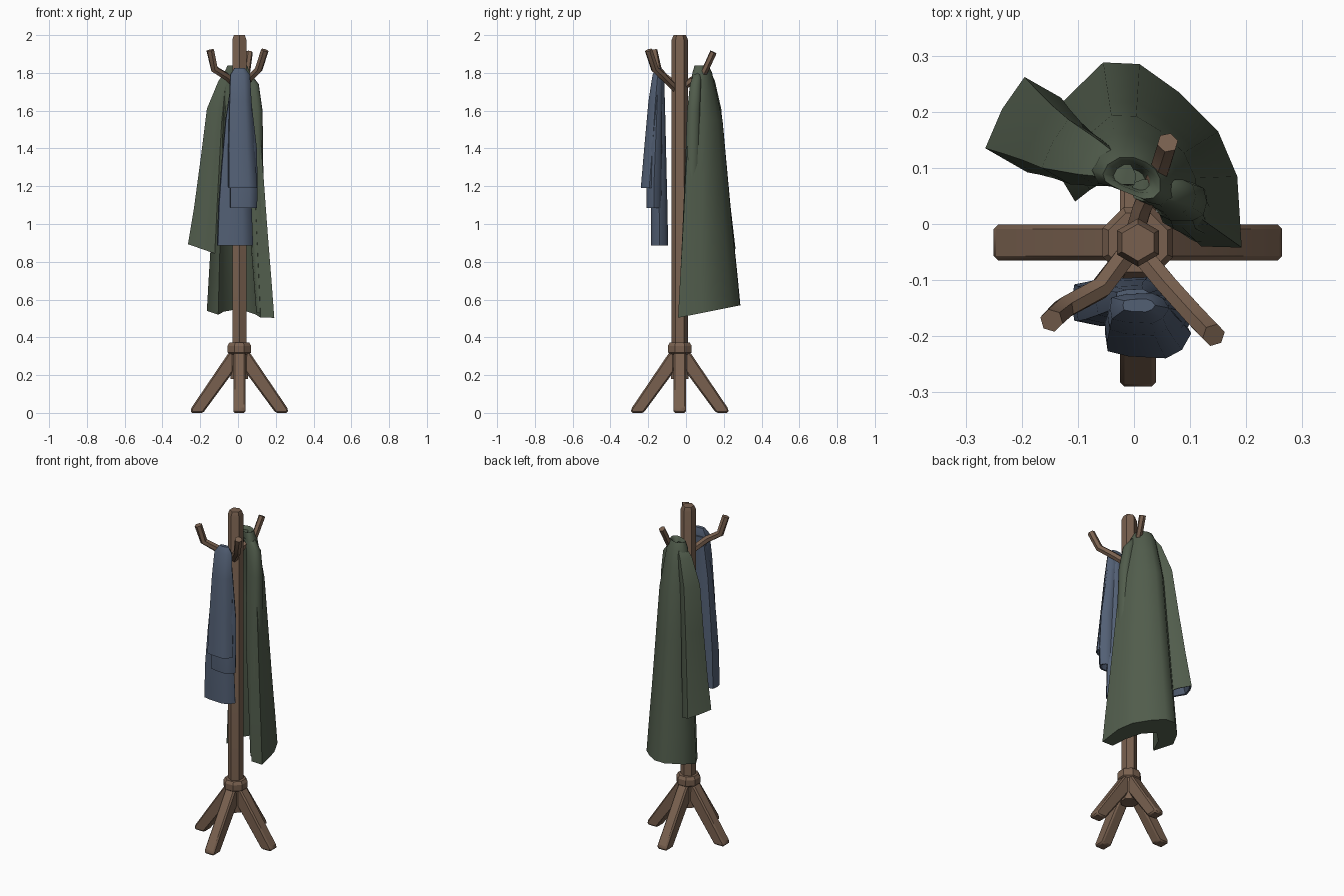
import bpy, bmesh, math
from mathutils import Vector

if "Cube" in bpy.data.objects:
    bpy.data.objects.remove(bpy.data.objects["Cube"])

CX, CY = 0.007, -0.033          # axis of the stand


def material(name, rgb):
    m = bpy.data.materials.new(name)
    m.diffuse_color = (*rgb, 1)
    m.use_nodes = True
    m.node_tree.nodes["Principled BSDF"].inputs["Base Color"].default_value = m.diffuse_color
    return m


WOOD = material("brown wood", (0.19, 0.118, 0.078))
GREEN = material("green wool", (0.082, 0.108, 0.072))
BLUE = material("blue cloth", (0.085, 0.115, 0.175))


def finish(name, bm, mats, angle=40):
    bmesh.ops.recalc_face_normals(bm, faces=bm.faces)
    me = bpy.data.meshes.new(name)
    bm.to_mesh(me)
    bm.free()
    ob = bpy.data.objects.new(name, me)
    bpy.context.collection.objects.link(ob)
    for m in mats:
        me.materials.append(m)
    bpy.ops.object.select_all(action='DESELECT')
    ob.select_set(True)
    bpy.context.view_layer.objects.active = ob
    bpy.ops.object.shade_smooth_by_angle(angle=math.radians(angle))
    return ob


def loft(name, rings, mats, angle=40, lining_from=None):
    """Skin a stack of equal-length rings and cap both ends."""
    bm = bmesh.new()
    loops = [[bm.verts.new(p) for p in r] for r in rings]
    n = len(loops[0])
    for k, (a, b) in enumerate(zip(loops, loops[1:])):
        for i in range(n):
            f = bm.faces.new((a[i], a[(i + 1) % n], b[(i + 1) % n], b[i]))
            if lining_from is not None and k >= lining_from:
                f.material_index = 1
    bm.faces.new(loops[0])
    cap = bm.faces.new(loops[-1])
    if lining_from is not None:
        cap.material_index = 1
    return finish(name, bm, mats, angle)


def lathe(name, profile, sides, turn=0.0):
    rings = [[(CX + r * math.cos(turn + 2 * math.pi * i / sides),
               CY + r * math.sin(turn + 2 * math.pi * i / sides), z)
              for i in range(sides)] for r, z in profile]
    return loft(name, rings, [WOOD], 25)


# Hexagonal pole with a chamfered top, and the hub that holds the legs
lathe("pole", [(0.043, 0.2), (0.043, 1.975), (0.033, 2.0)], 6, math.pi / 6)
lathe("leg_hub", [(0.05, 0.18), (0.055, 0.31), (0.068, 0.32),
                  (0.068, 0.355), (0.057, 0.372)], 8, math.pi / 8)

# Four splayed legs
LEG = [(0.03, 0.34), (0.062, 0.31), (0.257, 0.022), (0.257, 0), (0.192, 0), (0.03, 0.22)]
for k in range(4):
    c, s = math.cos(k * math.pi / 2), math.sin(k * math.pi / 2)
    rings = [[(CX + r * c - w * s, CY + r * s + w * c, z) for r, z in LEG]
             for w in (-0.032, 0.032)]
    leg = loft("leg_%d" % (k + 1), rings, [WOOD], 30)
    bev = leg.modifiers.new("soft edge", 'BEVEL')
    bev.width = 0.008


# Bent hooks with six-sided section
def hook(name, pts, radius):
    pts = [Vector(p) for p in pts]
    rings = []
    for i, p in enumerate(pts):
        d = (pts[min(i + 1, len(pts) - 1)] - pts[max(i - 1, 0)]).normalized()
        u = d.cross(Vector((d.y, -d.x, 0))).normalized()
        v = d.cross(u)
        rings.append([p + radius * (math.cos(a) * u + math.sin(a) * v)
                      for a in (j * math.pi / 3 for j in range(6))])
    loft(name, rings, [WOOD], 35)


hook("hook_left", [(-0.01, -0.05, 1.73), (-0.06, -0.115, 1.78),
                   (-0.125, -0.15, 1.82), (-0.147, -0.172, 1.92)], 0.021)
hook("hook_right", [(0.01, -0.05, 1.71), (0.06, -0.11, 1.77),
                    (0.11, -0.165, 1.82), (0.142, -0.198, 1.92)], 0.021)
hook("hook_back", [(0.0, -0.02, 1.72), (0.015, 0.03, 1.76),
                   (0.045, 0.095, 1.80), (0.06, 0.145, 1.91)], 0.019)

# Coat body: a small top loop spreading to a crescent hem wrapped round the pole
HEM = [(-0.165, 0.14), (-0.13, 0.215), (-0.055, 0.288), (0.01, 0.285), (0.08, 0.235),
       (0.15, 0.165), (0.184, 0.085), (0.192, -0.042), (0.12, -0.04), (0.095, 0.04),
       (0.05, 0.12), (-0.02, 0.17), (-0.075, 0.12), (-0.105, 0.04)]
TOP = [(-0.065, 0.09), (-0.055, 0.11), (-0.03, 0.125), (0.0, 0.125), (0.025, 0.115),
       (0.045, 0.1), (0.055, 0.08), (0.055, 0.055), (0.04, 0.04), (0.02, 0.038),
       (0.0, 0.045), (-0.025, 0.055), (-0.045, 0.065), (-0.06, 0.075)]


def coat_ring(f, z, shrink=1.0):
    out = []
    for (tx, ty), (hx, hy) in zip(TOP, HEM):
        x, y = tx + (hx - tx) * f, ty + (hy - ty) * f
        x, y = x * shrink, 0.082 + (y - 0.082) * shrink
        out.append((x, y, z + (0.2 * (y - 0.04) * max(0, 2 * f - 1))))
    return out


loft("coat_body", [coat_ring(0, 1.76, 0.35), coat_ring(0, 1.83, 0.6), coat_ring(0, 1.84, 0.85),
                   coat_ring(0.08, 1.80), coat_ring(0.22, 1.70), coat_ring(0.42, 1.55),
                   coat_ring(0.57, 1.28), coat_ring(0.75, 0.95), coat_ring(0.9, 0.7),
                   coat_ring(1, 0.52)], [GREEN], 60)

# Coat sleeve hanging at the side, with a blue lined cuff
CUFF = [(-0.265, 0.135), (-0.235, 0.205), (-0.195, 0.262), (-0.13, 0.225),
        (-0.09, 0.15), (-0.1, 0.09), (-0.165, 0.092), (-0.19, 0.092)]


def sleeve_ring(cx, cy, scale, z, slant=0.0):
    return [(cx + (x + 0.17) * scale, cy + (y - 0.157) * scale, z - slant * (x + 0.17))
            for x, y in CUFF]


loft("coat_sleeve", [sleeve_ring(-0.02, 0.09, 0.3, 1.82), sleeve_ring(-0.055, 0.10, 0.5, 1.76),
                     sleeve_ring(-0.1, 0.115, 0.68, 1.61), sleeve_ring(-0.125, 0.13, 0.76, 1.35),
                     sleeve_ring(-0.15, 0.145, 0.88, 1.08), sleeve_ring(-0.17, 0.157, 1, 0.86, 0.35),
                     sleeve_ring(-0.17, 0.157, 0.88, 0.862, 0.35),
                     sleeve_ring(-0.165, 0.155, 0.75, 0.95)],
     [GREEN, BLUE], 60, lining_from=5)

# Coat front edge folded across the pole side
FOLD = [(1.80, 0.03, 0.06, 0.035, 0.02), (1.74, 0.07, 0.05, 0.04, 0.03),
        (1.60, 0.085, 0.04, 0.045, 0.035), (1.2, 0.09, 0.03, 0.045, 0.04),
        (0.8, 0.12, 0.01, 0.045, 0.035), (0.53, 0.142, -0.008, 0.045, 0.03)]


def oval(z, cx, cy, rx, ry, sides=10, fold=0.0):
    pts = []
    for i in range(sides):
        a = 2 * math.pi * i / sides
        k = 1 - fold * (i % 2)
        pts.append((cx + rx * k * math.copysign(abs(math.cos(a)) ** 0.7, math.cos(a)),
                    cy + ry * k * math.copysign(abs(math.sin(a)) ** 0.7, math.sin(a)), z))
    return pts


loft("coat_front_fold", [oval(*r) for r in FOLD], [GREEN], 60)

# Blue garment draped in three layers of different length
LAYERS = {
    "shirt_front": [(1.825, 0.008, -0.145, 0.03, 0.012), (1.79, 0.008, -0.15, 0.055, 0.028),
                    (1.65, 0.01, -0.162, 0.062, 0.038), (1.4, 0.015, -0.178, 0.073, 0.045),
                    (1.19, 0.022, -0.195, 0.08, 0.046)],
    "shirt_middle": [(1.7, 0.02, -0.15, 0.045, 0.025), (1.4, 0.03, -0.162, 0.07, 0.035),
                     (1.2, 0.027, -0.17, 0.077, 0.042), (1.085, 0.026, -0.17, 0.075, 0.04)],
    "shirt_back": [(1.78, 0.0, -0.135, 0.035, 0.02), (1.55, -0.012, -0.14, 0.06, 0.032),
                   (1.3, -0.018, -0.142, 0.078, 0.04), (1.1, -0.02, -0.142, 0.092, 0.045),
                   (0.885, -0.02, -0.14, 0.1, 0.047)],
}
for name, rows in LAYERS.items():
    rings = [oval(*r, fold=0.08) for r in rows]
    z, cx, cy, rx, ry = rows[-1]
    rings += [oval(z, cx, cy, rx * 0.88, ry * 0.75), oval(z + 0.08, cx, cy, rx * 0.8, ry * 0.6)]
    loft(name, rings, [BLUE], 50)
